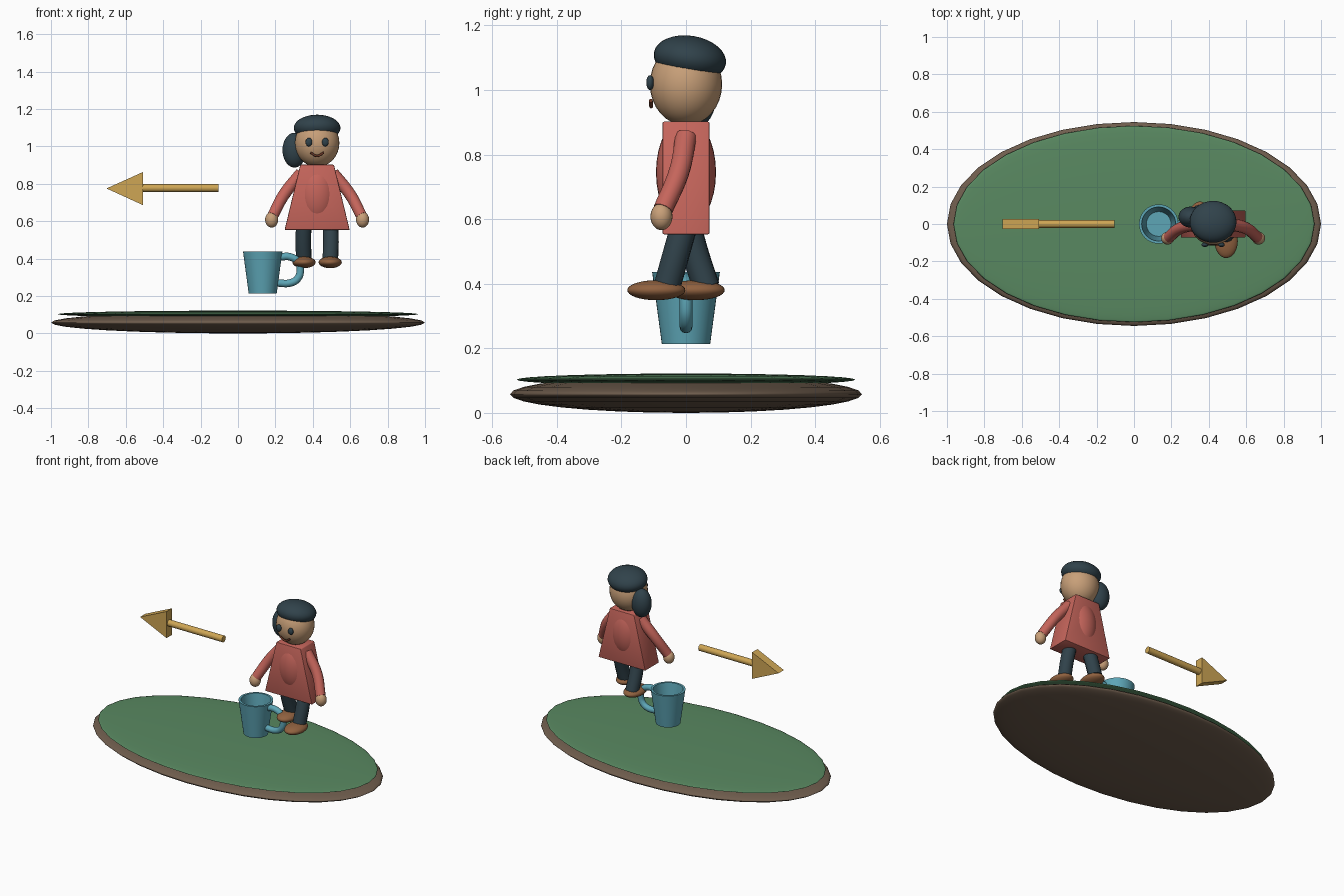
import bpy, bmesh, math
from mathutils import Vector

if "Cube" in bpy.data.objects:
    bpy.data.objects.remove(bpy.data.objects["Cube"])


def material(name, rgb):
    m = bpy.data.materials.new(name)
    m.diffuse_color = (*rgb, 1)
    m.use_nodes = True
    m.node_tree.nodes["Principled BSDF"].inputs["Base Color"].default_value = m.diffuse_color
    return m


GREEN = material("grass_green", (0.10, 0.25, 0.12))
EARTH = material("earth_brown", (0.16, 0.11, 0.075))
SKIN = material("skin_tan", (0.58, 0.35, 0.19))
HAIR = material("dark_slate", (0.03, 0.055, 0.07))
RED = material("coat_red", (0.56, 0.13, 0.105))
SHOE = material("shoe_brown", (0.28, 0.12, 0.05))
LIP = material("lip_brown", (0.15, 0.04, 0.02))
TEAL = material("mug_teal", (0.11, 0.38, 0.47))
GOLD = material("arrow_gold", (0.62, 0.38, 0.09))


def finish(name, mat, angle=40):
    ob = bpy.context.object
    ob.name = name
    ob.data.materials.append(mat)
    bpy.ops.object.shade_smooth_by_angle(angle=math.radians(angle))
    return ob


def select(ob):
    bpy.ops.object.select_all(action='DESELECT')
    ob.select_set(True)
    bpy.context.view_layer.objects.active = ob


def ellipsoid(name, loc, radii, mat, tilt=0, seg=32, rings=16):
    bpy.ops.mesh.primitive_uv_sphere_add(segments=seg, ring_count=rings, radius=1,
                                         location=loc, rotation=(tilt, 0, 0))
    bpy.context.object.scale = radii
    return finish(name, mat, 180)


def tube(name, pts, radius, mat, taper=1.0):
    cu = bpy.data.curves.new(name, 'CURVE')
    cu.dimensions = '3D'
    cu.bevel_depth = radius
    cu.bevel_resolution = 4
    cu.use_fill_caps = True
    cu.resolution_u = 8
    sp = cu.splines.new('BEZIER')
    sp.bezier_points.add(len(pts) - 1)
    for i, (bp, p) in enumerate(zip(sp.bezier_points, pts)):
        bp.co = p
        bp.handle_left_type = bp.handle_right_type = 'AUTO'
        bp.radius = 1 + (taper - 1) * i / (len(pts) - 1)
    ob = bpy.data.objects.new(name, cu)
    bpy.context.collection.objects.link(ob)
    select(ob)
    bpy.ops.object.convert(target='MESH')
    return finish(name, mat, 50)


def prism(name, outline, half, mat, bevel=0):
    # outline in x, z extruded along y
    bm = bmesh.new()
    face = bm.faces.new([bm.verts.new((x, -half, z)) for x, z in outline])
    ext = bmesh.ops.extrude_face_region(bm, geom=[face])
    bmesh.ops.translate(bm, vec=(0, 2 * half, 0),
                        verts=[v for v in ext['geom'] if isinstance(v, bmesh.types.BMVert)])
    bmesh.ops.recalc_face_normals(bm, faces=bm.faces)
    if bevel:
        bmesh.ops.bevel(bm, geom=bm.edges[:], offset=bevel, segments=2, affect='EDGES', profile=0.5)
    return from_bmesh(name, bm, mat)


def lathe(name, loc, profile, mat, steps=40):
    bm = bmesh.new()
    vs = [bm.verts.new((r, 0, z)) for r, z in profile]
    edges = [bm.edges.new(p) for p in zip(vs, vs[1:])]
    bmesh.ops.spin(bm, geom=vs + edges, cent=(0, 0, 0), axis=(0, 0, 1),
                   angle=2 * math.pi, steps=steps)
    bmesh.ops.remove_doubles(bm, verts=bm.verts, dist=1e-4)
    bmesh.ops.recalc_face_normals(bm, faces=bm.faces)
    ob = from_bmesh(name, bm, mat)
    ob.location = loc
    return ob


def from_bmesh(name, bm, mat):
    me = bpy.data.meshes.new(name)
    bm.to_mesh(me)
    bm.free()
    ob = bpy.data.objects.new(name, me)
    bpy.context.collection.objects.link(ob)
    select(ob)
    return finish(name, mat)


# island base
ellipsoid("earth_disc", (0, 0, 0.058), (1, 0.545, 0.058), EARTH)
ellipsoid("grass_disc", (0, 0, 0.103), (0.965, 0.525, 0.019), GREEN)

# head, hair and face
CX = 0.423
ellipsoid("head", (CX, 0, 1.018), (0.119, 0.112, 0.128), SKIN)
ellipsoid("hair_cap", (CX, 0.012, 1.098), (0.125, 0.113, 0.07), HAIR, tilt=math.radians(-9))
ellipsoid("side_ponytail", (0.302, 0.037, 0.98), (0.064, 0.056, 0.093), HAIR)
for side, label in ((-1, "left"), (1, "right")):
    ellipsoid(f"{label}_eye", (CX + side * 0.044, -0.111, 1.023), (0.018, 0.012, 0.023), HAIR, seg=20, rings=12)
tube("smile", [(CX - 0.036, -0.109, 0.967), (CX, -0.108, 0.949), (CX + 0.036, -0.109, 0.967)], 0.006, LIP)

# coat: flared slab with a rounded torso showing through
prism("coat", [(0.333, 0.902), (0.513, 0.902), (0.597, 0.553), (0.249, 0.553)], 0.073, RED, 0.005)
ellipsoid("torso", (CX, 0, 0.745), (0.108, 0.093, 0.17), RED)

# arms, hands, legs and shoes
for side, label, foot_y in ((-1, "left", 0.03), (1, "right", -0.092)):
    tube(f"{label}_arm", [(CX + side * 0.085, 0.0, 0.855), (CX + side * 0.175, -0.022, 0.745),
                          (CX + side * 0.237, -0.071, 0.63)], 0.034, RED, 0.9)
    ellipsoid(f"{label}_hand", (CX + side * 0.243, -0.076, 0.608), (0.035, 0.034, 0.042), SKIN, seg=24)
    x = CX + side * 0.07
    tube(f"{label}_leg", [(x, 0, 0.60), (x + side * 0.004, (foot_y + 0.03) * 0.5, 0.49),
                          (x, foot_y + 0.033, 0.39)], 0.042, HAIR)
    ellipsoid(f"{label}_shoe", (x, foot_y, 0.38), (0.062, 0.09, 0.031), SHOE)

# hollow mug with handle
lathe("mug", (0.132, 0, 0), [(0, 0.214), (0.075, 0.214), (0.105, 0.437), (0.091, 0.437),
                             (0.066, 0.24), (0, 0.24)], TEAL)
tube("mug_handle", [(0.222, 0, 0.408), (0.275, 0, 0.41), (0.322, 0, 0.382), (0.333, 0, 0.335),
                    (0.318, 0, 0.292), (0.28, 0, 0.27), (0.205, 0, 0.27)], 0.02, TEAL)

# arrow
bpy.ops.mesh.primitive_cylinder_add(vertices=24, radius=0.021, depth=0.415,
                                    location=(-0.3125, 0, 0.777), rotation=(0, math.pi / 2, 0))
finish("arrow_shaft", GOLD)
prism("arrow_head", [(-0.703, 0.775), (-0.508, 0.863), (-0.508, 0.686)], 0.028, GOLD)
